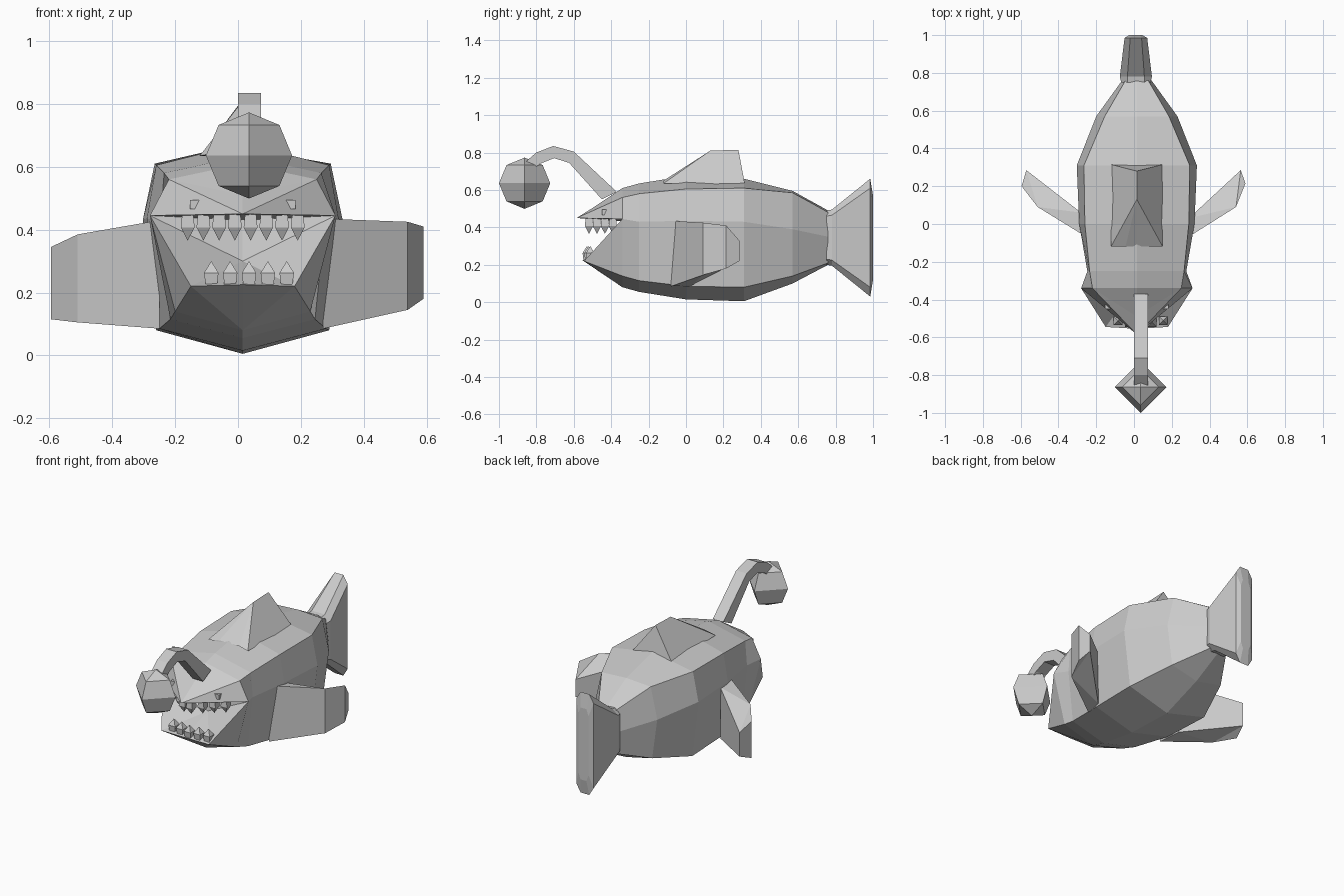
import bpy, bmesh
from mathutils import Vector, Matrix

if "Cube" in bpy.data.objects:
    bpy.data.objects.remove(bpy.data.objects["Cube"])

CX = 0.015  # symmetry plane of the body
skin = bpy.data.materials.new("grey_skin")
skin.diffuse_color = (0.6, 0.6, 0.6, 1)
skin.use_nodes = True
skin.node_tree.nodes["Principled BSDF"].inputs["Base Color"].default_value = skin.diffuse_color


def finish(name, bm):
    bmesh.ops.recalc_face_normals(bm, faces=bm.faces)
    me = bpy.data.meshes.new(name)
    bm.to_mesh(me)
    bm.free()
    me.materials.append(skin)
    ob = bpy.data.objects.new(name, me)
    bpy.context.collection.objects.link(ob)
    return ob


def loft(bm, rings, cap_start=True, cap_end=True):
    loops = [[bm.verts.new(p) for p in r] for r in rings]
    n = len(loops[0])
    for a, b in zip(loops, loops[1:]):
        for i in range(n):
            j = (i + 1) % n
            bm.faces.new((a[i], a[j], b[j], b[i]))
    if cap_start:
        bm.faces.new(loops[0])
    if cap_end:
        bm.faces.new(loops[-1])
    return loops


# Body: y, top z, shoulder (x, z), side (x, z), belly edge (x, z), keel z
stations = [
    (0.76, .49, (.06, .48), (.078, .35), (.06, .21), .20),
    (0.57, .595, (.17, .585), (.215, .39), (.18, .14), .10),
    (0.31, .66, (.28, .61), (.318, .43), (.275, .08), .005),
    (0.00, .675, (.275, .605), (.305, .435), (.265, .085), .015),
    (-0.25, .635, (.25, .58), (.262, .43), (.23, .115), .055),
    (-0.34, .61, (.235, .56), (.295, .445), (.215, .14), .08),
]
rings = []
for y, top, sh, sd, lo, keel in stations:
    rings.append([(CX, y, top)] + [(CX + x, y, z) for x, z in (sh, sd, lo)]
                 + [(CX, y, keel)] + [(CX - x, y, z) for x, z in (lo, sd, sh)])
bm = bmesh.new()
front = loft(bm, rings, cap_end=False)[-1]
# Head: pointed upper jaw, wide lower jaw and the hollow of the mouth
tip = bm.verts.new((CX, -.585, .45))
brow = bm.verts.new((CX, -.49, .51))
lip = bm.verts.new((CX, -.555, .225))
throat_top = bm.verts.new((CX, -.30, .43))
throat_low = bm.verts.new((CX, -.32, .30))
top, keel = front[0], front[4]
for s, (sh, sd, lo) in ((1, front[1:4]), (-1, front[:4:-1])):
    edge = bm.verts.new((CX + s * .165, -.545, .22))
    for f in ((top, sh, brow), (brow, sh, tip), (sh, sd, tip),
              (tip, sd, throat_top), (throat_top, sd, throat_low),
              (throat_low, sd, edge), (throat_low, edge, lip),
              (sd, lo, edge), (lo, keel, edge), (keel, lip, edge)):
        bm.faces.new(f)
finish("body", bm)

# Tail fin flaring to a blunt rear edge
def tail_ring(y, w, wt, z0, z1, bevel):
    return [(CX - .005 + x, y, z) for x, z in (
        (wt, z1), (w, z1 - bevel), (w, z0 + bevel), (wt, z0),
        (-wt, z0), (-w, z0 + bevel), (-w, z1 - bevel), (-wt, z1))]

bm = bmesh.new()
loft(bm, [tail_ring(.75, .078, .045, .20, .49, .03),
          tail_ring(.78, .085, .045, .195, .495, .03),
          tail_ring(.985, .06, .03, .03, .66, .05),
          tail_ring(1.0, .035, .02, .12, .57, .04)])
finish("tail_fin", bm)

# Dorsal fin
bm = bmesh.new()
base = [bm.verts.new((CX + x, y, z)) for x, y, z in (
    (-.137, .315, .63), (-.137, -.12, .635), (-.06, -.12, .65),
    (.08, -.12, .65), (.137, -.12, .635), (.137, .315, .63))]
r0, r1 = bm.verts.new((CX, .13, .81)), bm.verts.new((CX, .28, .815))
for f in ((base[0], base[1], r0, r1), (base[1], base[2], r0), (base[2], base[3], r0),
          (base[3], base[4], r0), (base[4], base[5], r1, r0), (base[5], base[0], r1), base):
    bm.faces.new(f)
finish("dorsal_fin", bm)

# Pectoral fins: outline seen from above with lower and upper height
fins = {
    "right_fin": [(.27, -.08, .085, .435), (.54, .09, .145, .425), (.59, .215, .18, .41),
                  (.565, .285, .22, .33), (.29, .03, .09, .42)],
    "left_fin": [(-.25, -.07, .085, .43), (-.51, .09, .105, .385), (-.595, .20, .115, .345),
                 (-.57, .285, .15, .30), (-.28, .06, .10, .42)],
}
for name, pts in fins.items():
    bm = bmesh.new()
    loft(bm, [[(x, y, lo) for x, y, lo, hi in pts], [(x, y, hi) for x, y, lo, hi in pts]])
    bmesh.ops.triangulate(bm, faces=bm.faces)
    finish(name, bm)

# Lure stalk: upper and lower edge of the arch in the side plane
arch = [(-.37, .59, -.45, .55), (-.60, .805, -.625, .745), (-.71, .835, -.705, .77),
        (-.80, .80, -.78, .74), (-.87, .74, -.83, .70)]
bm = bmesh.new()
loft(bm, [[(0, a, b), (.073, a, b), (.073, c, d), (0, c, d)] for a, b, c, d in arch])
finish("lure_stalk", bm)

# Lure bulb
bm = bmesh.new()
bmesh.ops.create_uvsphere(bm, u_segments=4, v_segments=4, radius=.137,
                          matrix=Matrix.Translation((.035, -.863, .636)))
finish("lure_bulb", bm)


# Teeth: square peg with a pointed end
def tooth(name, x, y, z, w, h, direction):
    bm = bmesh.new()
    corners = ((-1, -1), (1, -1), (1, 1), (-1, 1))
    ring = lambda s, t: [(x + a * s, y + b * s, z + direction * t) for a, b in corners]
    loops = loft(bm, [ring(w * .8, 0), ring(w, h * .5)], cap_end=False)
    point = bm.verts.new((x, y, z + direction * h))
    for i in range(4):
        bm.faces.new((loops[1][i], loops[1][(i + 1) % 4], point))
    finish(name, bm)

for i in range(8):
    off = -.175 + i * .05
    tooth(f"upper_tooth_{i + 1}", CX + off, -.54 + abs(off) * .85, .45, .022, .085, -1)
for i in range(5):
    off = -.12 + i * .06
    tooth(f"lower_tooth_{i + 1}", .035 + off, -.53 + abs(off) * .15, .225, .023, .075, 1)

# Eyes
for s, side in ((1, "right"), (-1, "left")):
    bm = bmesh.new()
    bmesh.ops.create_cube(bm, size=.03, matrix=Matrix.Translation((CX + s * .153, -.435, .48)))
    finish(side + "_eye", bm)
